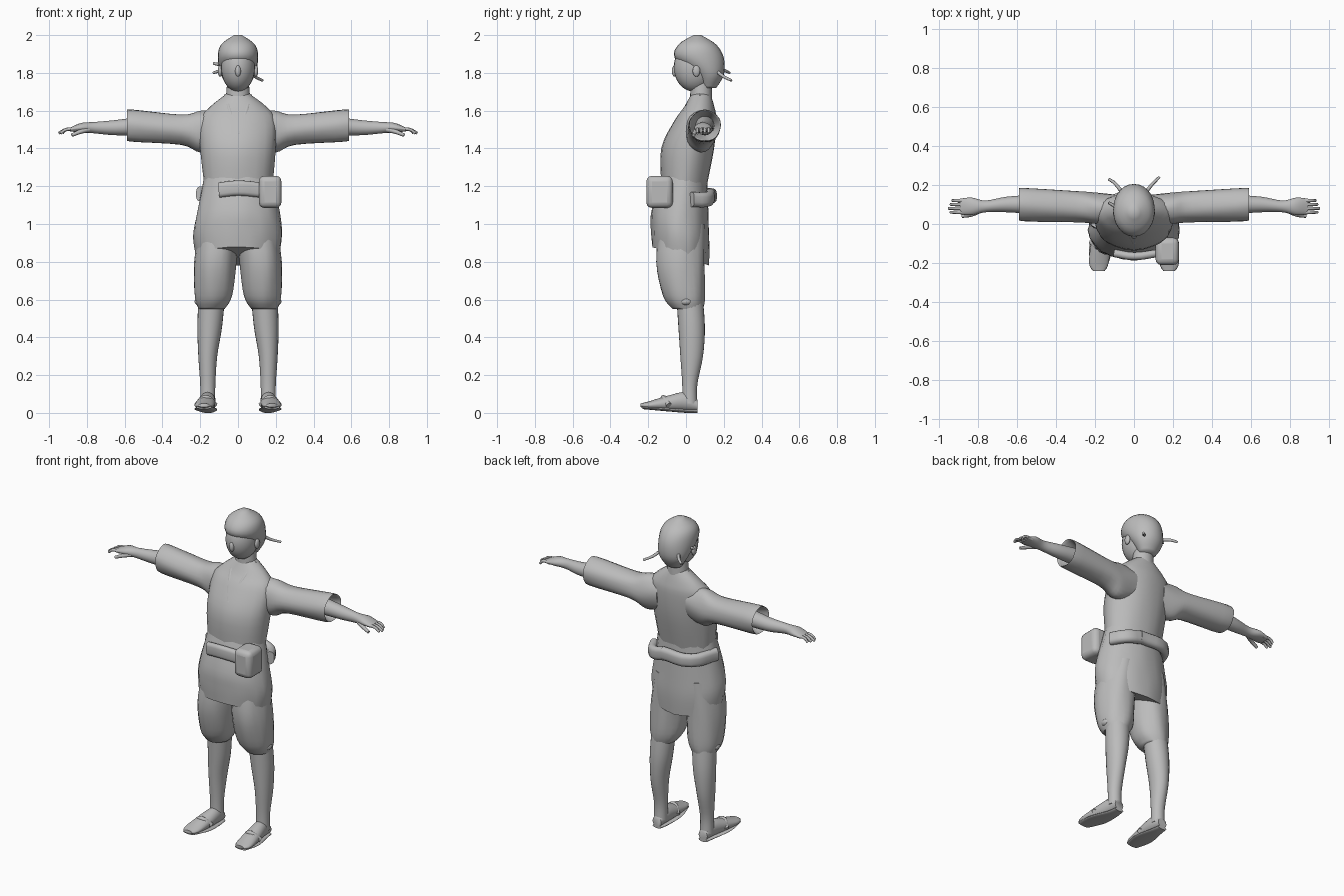
import bpy, bmesh, math
from mathutils import Vector

default_cube = bpy.data.objects.get("Cube")
if default_cube:
    bpy.data.objects.remove(default_cube)

cloth_grey = bpy.data.materials.new("plain_grey")
cloth_grey.use_nodes = True
cloth_grey.diffuse_color = (0.5, 0.5, 0.5, 1)
shader = cloth_grey.node_tree.nodes["Principled BSDF"]
shader.inputs["Base Color"].default_value = cloth_grey.diffuse_color


def smooth_rings(rings, steps=4):
    """Pass a smooth curve through the given rings."""
    rings = [Vector(ring) for ring in rings]
    path = []
    for index in range(len(rings) - 1):
        before, start = rings[max(index - 1, 0)], rings[index]
        end, after = rings[index + 1], rings[min(index + 2, len(rings) - 1)]
        for step in range(steps):
            t = step / steps
            tangent_in, tangent_out = (end - before) / 2, (after - start) / 2
            ease = t * t * (3 - 2 * t)
            path.append(start.lerp(end, ease)
                        + tangent_in * t * (1 - t) ** 2
                        - tangent_out * t * t * (1 - t))
    return path + [rings[-1]]


def loft(name, axis, rings, side=1, fold=0, waves=7, segments=24):
    """Skin oval rings given as x, y, z and two radii, square to the axis."""
    bm = bmesh.new()
    across = [direction for direction in range(3) if direction != "xyz".index(axis)]
    skin = []
    for row, ring in enumerate(smooth_rings(rings)):
        loop = []
        for segment in range(segments):
            angle = math.tau * segment / segments
            crease = 1 + fold * math.sin(waves * angle + row / 2)
            point = Vector(ring[:3])
            point[across[0]] += ring[3] * crease * math.cos(angle)
            point[across[1]] += ring[4] * crease * math.sin(angle)
            point.x *= side
            loop.append(bm.verts.new(point))
        skin.append(loop)
    for lower, upper in zip(skin, skin[1:]):
        for segment in range(segments):
            previous = segment - 1
            bm.faces.new((lower[previous], lower[segment], upper[segment], upper[previous]))
    bm.faces.new(skin[0])
    bm.faces.new(skin[-1])
    bmesh.ops.recalc_face_normals(bm, faces=bm.faces)
    mesh = bpy.data.meshes.new(name)
    bm.to_mesh(mesh)
    bm.free()
    mesh.materials.append(cloth_grey)
    mesh.shade_smooth()
    mesh.set_sharp_from_angle(angle=math.radians(60))
    part = bpy.data.objects.new(name, mesh)
    bpy.context.collection.objects.link(part)
    return part


def strand(name, points, thickness, side=1, tip=1, band=0):
    """Round cord through points; band widens it upright into a strap."""
    curve = bpy.data.curves.new(name, "CURVE")
    curve.dimensions = "3D"
    curve.twist_mode = "Z_UP"
    curve.bevel_depth = thickness
    curve.bevel_resolution = 2
    curve.extrude = band
    curve.resolution_u = 4
    curve.use_fill_caps = True
    spline = curve.splines.new("BEZIER")
    spline.bezier_points.add(len(points) - 1)
    for index, (knot, (x, y, z)) in enumerate(zip(spline.bezier_points, points)):
        knot.co = (x * side, y, z)
        knot.handle_left_type = knot.handle_right_type = "AUTO"
        knot.radius = 1 + (tip - 1) * index / (len(points) - 1)
    curve.materials.append(cloth_grey)
    part = bpy.data.objects.new(name, curve)
    bpy.context.collection.objects.link(part)


def ellipsoid(name, centre, radii):
    bpy.ops.mesh.primitive_uv_sphere_add(segments=24, ring_count=16, location=centre, scale=radii)
    part = bpy.context.object
    part.name = name
    part.data.materials.append(cloth_grey)
    part.data.shade_smooth()


# Head and neck
ellipsoid("face", (0, .045, 1.83), (.09, .11, .13))
ellipsoid("nose", (0, -.06, 1.81), (.015, .015, .03))
loft("neck", "z", [(0, .08, 1.6, .07, .06), (0, .08, 1.78, .055, .055)])
loft("hair", "z", [(0, .12, 1.72, .05, .04), (0, .12, 1.79, .09, .08), (0, .07, 1.88, .107, .13),
                   (0, .06, 1.95, .09, .1), (0, .06, 2, .02, .02)])
strand("left_hair_tie", [(.06, .16, 1.81), (.09, .2, 1.78), (.13, .24, 1.76)], .01, tip=.7)
strand("right_hair_tie", [(-.06, .16, 1.82), (-.1, .21, 1.81), (-.13, .23, 1.8)], .01, tip=.7)
strand("right_side_hair", [(-.08, .08, 1.84), (-.13, .11, 1.85)], .01, tip=.7)

# Jacket body
loft("jacket", "z", [(0, .08, 1.69, .06, .05), (0, .07, 1.62, .15, .08), (0, .05, 1.55, .2, .11),
                     (0, .01, 1.4, .2, .14), (0, -.01, 1.2, .18, .12)], fold=.01)

# Jacket skirt, with the hem rising at the front and dropping behind
skirt = loft("jacket_skirt", "z", [(0, -.01, 1.25, .18, .12), (0, -.03, 1.05, .22, .15),
                                   (0, -.03, .93, .235, .155), (0, -.03, .82, .22, .15)],
             fold=.015, waves=9)
for vertex in skirt.data.vertices:
    vertex.co.z -= (1.25 - vertex.co.z) * vertex.co.y * .75

# Belt wraps and pouch
strand("belt_front", [(-.1, -.15, 1.18), (0, -.165, 1.19), (.12, -.15, 1.18)], .02, band=.02)
strand("belt_back_left", [(.2, .03, 1.13), (.15, .11, 1.13), (.05, .13, 1.15)], .025, band=.015)
strand("belt_back_right", [(.07, .13, 1.15), (-.12, .12, 1.15), (-.2, -.02, 1.16)], .025, band=.015)
bpy.ops.mesh.primitive_cube_add(size=1, location=(.17, -.14, 1.17), scale=(.12, .14, .17))
pouch = bpy.context.object
pouch.name = "pouch"
pouch.data.materials.append(cloth_grey)
bpy.ops.object.transform_apply(location=False, rotation=False, scale=True)
rounding = pouch.modifiers.new("rounding", "BEVEL")
rounding.width, rounding.segments = .03, 3
bpy.ops.object.shade_smooth_by_angle()

for side, label in ((1, "left_"), (-1, "right_")):
    # Ear and jacket collar
    ellipsoid(label + "ear", (side * .095, .055, 1.81), (.012, .02, .03))
    strand(label + "collar", [(.06, .08, 1.68), (.05, .01, 1.62), (0, -.09, 1.47)], .015, side)

    # Wide sleeve, hollow at the cuff
    loft(label + "sleeve", "x", [(.1, .07, 1.5, .08, .1), (.2, .08, 1.49, .08, .11), (.3, .09, 1.5, .08, .08),
                                 (.57, .1, 1.52, .085, .085), (.56, .1, 1.52, .07, .07),
                                 (.5, .1, 1.52, .05, .05)], side, fold=.02, waves=5)

    # Forearm, palm and fingers
    loft(label + "forearm", "x", [(.5, .1, 1.52, .05, .05), (.65, .1, 1.51, .04, .04), (.76, .09, 1.51, .03, .03),
                                  (.83, .09, 1.51, .045, .025), (.89, .09, 1.5, .04, .01)], side)
    for number, finger in enumerate(("index", "middle", "ring", "little")):
        y = .06 + .02 * number
        reach = .95 - .01 * abs(number - 1)
        strand(label + finger + "_finger", [(.86, y, 1.5), (.91, y, 1.5), (reach, y, 1.48)], .01, side, .7)
    strand(label + "thumb", [(.79, .07, 1.5), (.83, .05, 1.49), (.88, .04, 1.47)], .015, side, .6)

    # Gathered trouser leg with a knot at the knee
    loft(label + "trouser_leg", "z", [(.1, -.02, 1, .1, .12), (.12, -.03, .8, .11, .13),
                                      (.13, -.01, .62, .1, .11), (.14, .01, .55, .07, .08)],
         side, fold=.02, waves=6)
    ellipsoid(label + "knee_knot", (side * .21, 0, .59), (.02, .03, .02))

    # Bare shin and foot
    loft(label + "shin", "z", [(.14, .02, .6, .07, .07), (.15, .03, .45, .065, .07), (.16, .03, .3, .05, .06),
                               (.16, .02, .15, .04, .04), (.16, .02, .05, .04, .04)], side)
    loft(label + "foot", "y", [(.16, .06, .04, .03, .03), (.16, 0, .06, .04, .05), (.17, -.1, .05, .05, .04),
                               (.18, -.2, .04, .05, .02), (.18, -.24, .04, .03, .01)], side)

    # Sandal sole and strap
    loft(label + "sole", "y", [(.16, .06, .01, .03, .01), (.16, 0, .01, .04, .01),
                               (.17, -.12, .02, .06, .01), (.18, -.23, .03, .04, .01)], side)
    strand(label + "sandal_strap", [(.12, -.09, .04), (.17, -.12, .08), (.22, -.09, .04)], .015, side)
